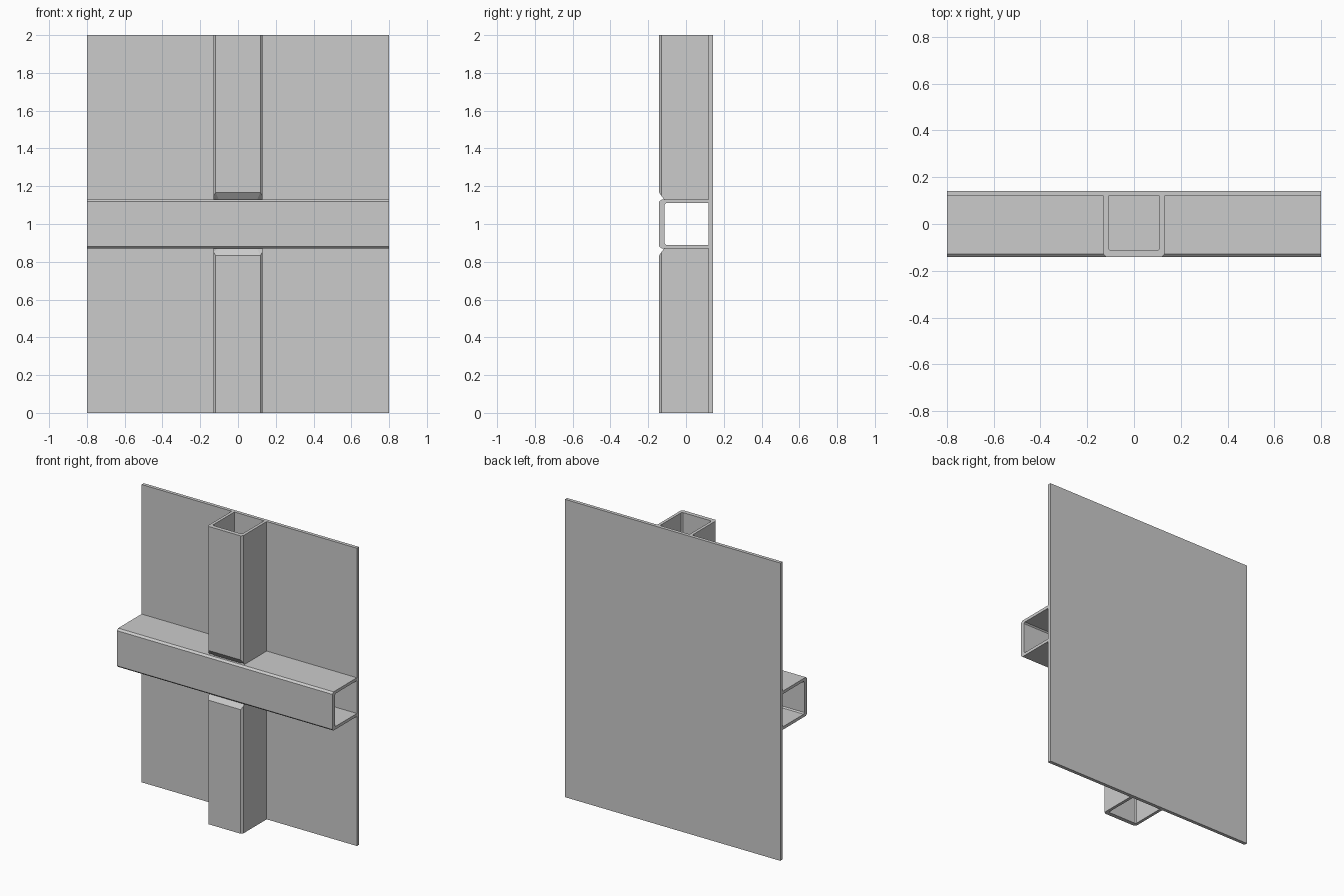
import bpy, bmesh
from mathutils import Vector

if "Cube" in bpy.data.objects:
    bpy.data.objects.remove(bpy.data.objects["Cube"])

BACK, FRONT = 0.119, -0.142      # rib meets the panel / rib front face
NOTCH_Y, NOTCH = -0.117, 0.037   # mitred rib end: start depth and height

# half cross-sections of the U-shaped rib: (across, depth)
OUTER = [(0.13, BACK), (0.13, NOTCH_Y), (0.13, -0.129), (0.118, FRONT)]
INNER = [(0.11, BACK), (0.11, -0.098), (0.11, -0.106), (0.102, -0.114)]


def finish(name, bm):
    bmesh.ops.recalc_face_normals(bm, faces=bm.faces)
    me = bpy.data.meshes.new(name)
    bm.to_mesh(me)
    bm.free()
    ob = bpy.data.objects.new(name, me)
    bpy.context.collection.objects.link(ob)
    return ob


def mirrored(half):
    return half + [(-u, v) for u, v in reversed(half)]


def rib(name, start, end, place):
    """Loft the U section; start/end give the length position for a depth."""
    bm = bmesh.new()
    rings = [[[bm.verts.new(place(u, v, f(v))) for u, v in mirrored(half)]
              for half in (OUTER, INNER)] for f in (start, end)]
    (o0, i0), (o1, i1) = rings
    for a, b in ((o0, o1), (i0, i1), (o0, i0), (o1, i1)):
        for k in range(len(a) - 1):
            bm.faces.new((a[k], a[k + 1], b[k + 1], b[k]))
    for k in (0, -1):
        bm.faces.new((o0[k], o1[k], i1[k], i0[k]))
    return finish(name, bm)


def mitre(v):
    return NOTCH * max(0, (NOTCH_Y - v) / (NOTCH_Y - FRONT))


# back panel
bm = bmesh.new()
bmesh.ops.create_cube(bm, size=1)
for v in bm.verts:
    v.co = Vector((v.co.x * 1.6, v.co.y * (0.142 - BACK) + (0.142 + BACK) / 2,
                   v.co.z * 2 + 1))
finish("back_panel", bm)

# horizontal rib across the full width
rib("horizontal_rib", lambda v: -0.8, lambda v: 0.8,
    lambda u, v, t: (t, v, 1 + u))

# vertical ribs, mitred where they meet the horizontal one
for name, s in (("upper_rib", 1), ("lower_rib", -1)):
    rib(name, lambda v: 0.13 + mitre(v), lambda v: 1.0,
        lambda u, v, t, s=s: (u, v, 1 + s * t))
